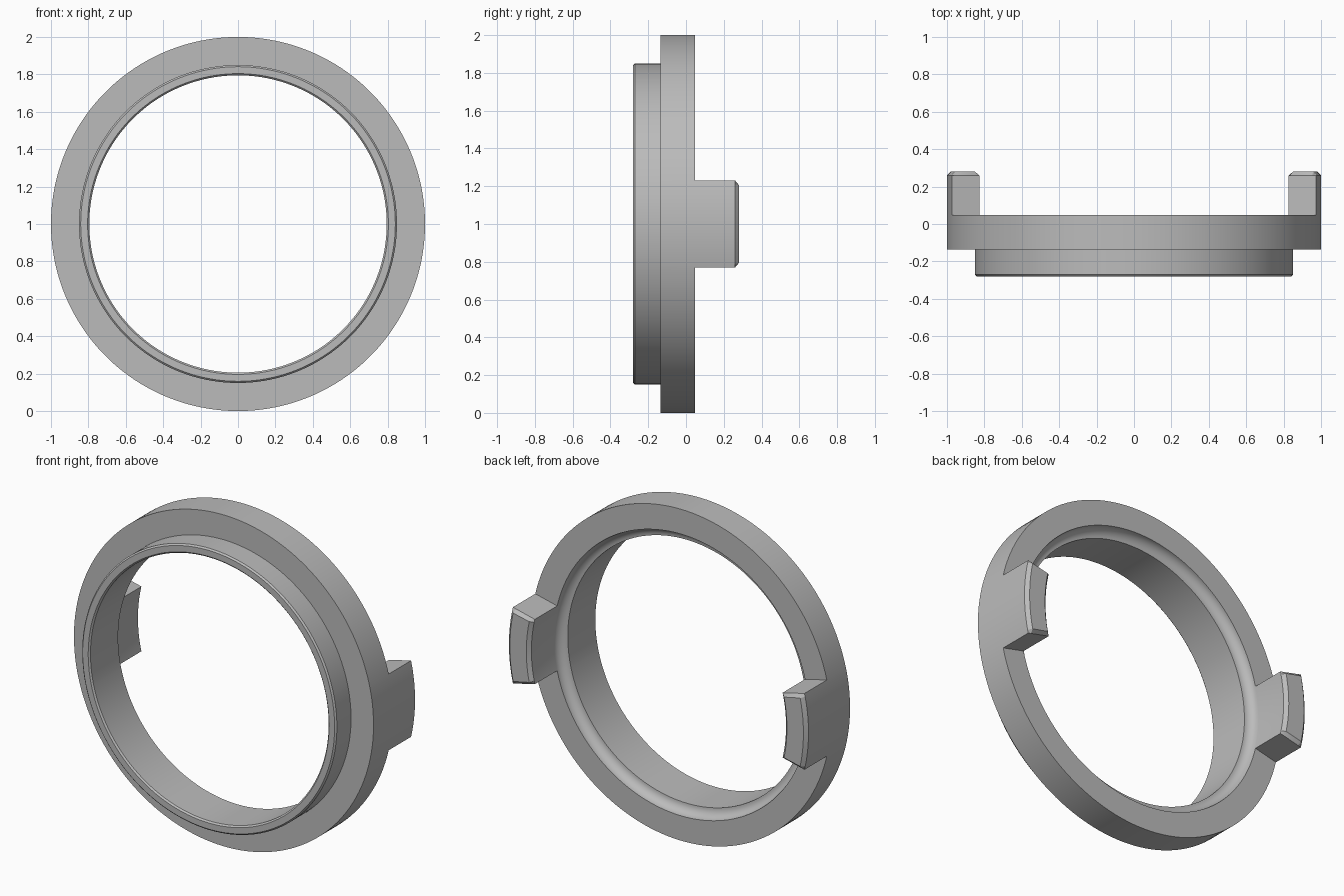
import bpy
import bmesh
from math import sin, cos, pi, asin

cube = bpy.data.objects.get("Cube")
if cube:
    bpy.data.objects.remove(cube, do_unlink=True)

# Dimensions
BORE, LIP, RIM = 0.795, 0.85, 1.0
FRONT, STEP, BACK, TAB = -0.28, -0.136, 0.047, 0.28
EDGE, CHAMFER = 0.009, 0.02
HALF = asin(0.23)              # half the angle a tab spans
COVE = LIP - BORE

# Gray material
mat = bpy.data.materials.new("gray plastic")
mat.use_nodes = True
GRAY = (0.5, 0.5, 0.5, 1)
mat.diffuse_color = GRAY
mat.node_tree.nodes["Principled BSDF"].inputs["Base Color"].default_value = GRAY


def section(shoulder, top):
    """Closed (radius, y) outline; shoulder and top set the tab height."""
    cove = [(BORE + COVE * sin(k * pi / 16), BACK - COVE * cos(k * pi / 16))
            for k in range(8)]
    back = [(LIP, BACK), (LIP, shoulder), (LIP + CHAMFER, top),
            (RIM - CHAMFER, top), (RIM, shoulder), (RIM, BACK)]
    lip = [(RIM, STEP), (LIP, STEP), (LIP, FRONT + EDGE), (LIP - EDGE, FRONT),
           (BORE + EDGE, FRONT), (BORE, FRONT + EDGE)]
    return cove + back + lip


flat = section(BACK, BACK)
wall = section(TAB - CHAMFER, TAB - CHAMFER)
full = section(TAB - CHAMFER, TAB)

# Sections around the axis: a tab, then a plain arc, on each side
stations = []
for start in (0, pi):
    stations += [(start - HALF, flat), (start - HALF, wall)]
    inner = HALF - CHAMFER
    stations += [(start + inner * (k / 6 - 1), full) for k in range(13)]
    stations += [(start + HALF, wall)]
    arc = pi - 2 * HALF
    stations += [(start + HALF + arc * k / 64, flat) for k in range(64)]

# Ring with both tabs as one closed surface
bm = bmesh.new()
loops = [[bm.verts.new((r * cos(a), y, 1 + r * sin(a))) for r, y in outline]
         for a, outline in stations]
for i, loop in enumerate(loops):
    prev = loops[i - 1]
    for j in range(len(loop)):
        bm.faces.new((prev[j - 1], prev[j], loop[j], loop[j - 1]))
bmesh.ops.remove_doubles(bm, verts=bm.verts, dist=0.0001)
bmesh.ops.dissolve_degenerate(bm, edges=bm.edges, dist=0.0001)
bmesh.ops.recalc_face_normals(bm, faces=bm.faces)

mesh = bpy.data.meshes.new("tabbed_ring")
bm.to_mesh(mesh)
bm.free()
mesh.materials.append(mat)
ring = bpy.data.objects.new("tabbed_ring", mesh)
bpy.context.collection.objects.link(ring)

# Smooth curves, sharp corners
bpy.ops.object.select_all(action="DESELECT")
ring.select_set(True)
bpy.context.view_layer.objects.active = ring
bpy.ops.object.shade_smooth_by_angle(angle=pi / 6)
